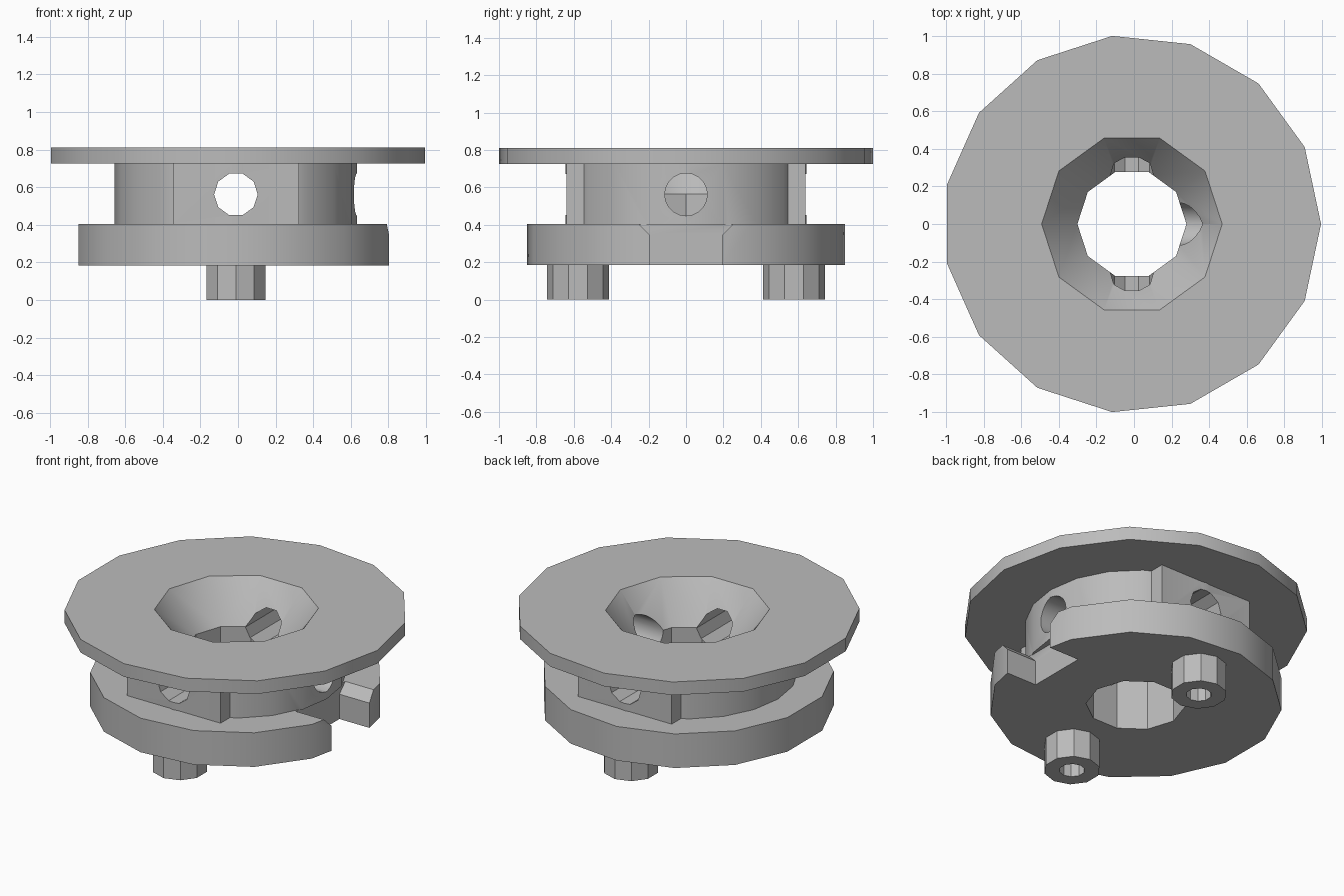
import bpy
import bmesh
import math

cube = bpy.data.objects.get("Cube")
if cube:
    bpy.data.objects.remove(cube, do_unlink=True)

CX = -0.011          # axis of the round parts
FOOT_Y = 0.577

grey = bpy.data.materials.new("plain grey")
grey.use_nodes = True
grey.diffuse_color = (0.5, 0.5, 0.5, 1)
grey.node_tree.nodes["Principled BSDF"].inputs["Base Color"].default_value = (0.5, 0.5, 0.5, 1)


def finish(name, bm):
    bmesh.ops.recalc_face_normals(bm, faces=bm.faces)
    mesh = bpy.data.meshes.new(name)
    bm.to_mesh(mesh)
    bm.free()
    mesh.materials.append(grey)
    obj = bpy.data.objects.new(name, mesh)
    bpy.context.collection.objects.link(obj)
    return obj


def loft(name, rings):
    """Closed solid through matching rings of points."""
    bm = bmesh.new()
    loops = [[bm.verts.new(p) for p in ring] for ring in rings]
    n = len(loops[0])
    for a, b in zip(loops, loops[1:]):
        for i in range(n):
            j = (i + 1) % n
            bm.faces.new((a[i], a[j], b[j], b[i]))
    bm.faces.new(loops[0][::-1])
    bm.faces.new(loops[-1])
    return finish(name, bm)


def turned(name, sides, profile, y=0.0, start=0.0):
    """Upright polygonal solid from (radius, z) pairs."""
    angles = [start + math.tau * i / sides for i in range(sides)]
    return loft(name, [[(CX + r * math.cos(a), y + r * math.sin(a), z) for a in angles]
                       for r, z in profile])


def prism(name, outline, axis, start, end):
    """Extrude an (across, z) outline along x or y."""
    def place(u, z, d):
        return (CX + d, u, z) if axis == "x" else (CX + u, d, z)
    return loft(name, [[place(u, z, d) for u, z in outline] for d in (start, end)])


def circle(radius, z, sides):
    return [(radius * math.cos(math.tau * i / sides), z + radius * math.sin(math.tau * i / sides))
            for i in range(sides)]


def combine(target, other, operation):
    mod = target.modifiers.new(operation.lower(), "BOOLEAN")
    mod.operation = operation
    mod.solver = "EXACT"
    mod.object = other
    bpy.context.view_layer.update()
    graph = bpy.context.evaluated_depsgraph_get()
    mesh = bpy.data.meshes.new_from_object(target.evaluated_get(graph))
    target.modifiers.clear()
    target.data = mesh
    bpy.data.objects.remove(other, do_unlink=True)


# Base disc with a chamfered slot on the left
hub = turned("hub", 15, [(0.8555, 0.185), (0.8555, 0.405)])
half = [(0.193, 0.1), (0.193, 0.345), (0.273, 0.425)]
slot = half + [(-u, z) for u, z in reversed(half)]
combine(hub, prism("slot_cutter", slot, "x", 0.6, 1.0), "DIFFERENCE")

# Waist drum with flat pads front and back
combine(hub, turned("drum", 20, [(0.645, 0.40), (0.645, 0.76)]), "UNION")
pad = [(-0.335, 0.40), (0.335, 0.40), (0.335, 0.75), (-0.335, 0.75)]
combine(hub, prism("pads", pad, "y", -0.64, 0.64), "UNION")

# Top flange
combine(hub, turned("flange", 15, [(1.0055, 0.725), (1.0055, 0.81)]), "UNION")

# Funnel and bore
funnel = [(0.29, 0.1), (0.29, 0.566), (0.48, 0.81), (0.55, 0.90)]
combine(hub, turned("funnel_cutter", 10, funnel), "DIFFERENCE")

# Radial holes: front, back and left
combine(hub, prism("cross_hole_cutter", circle(0.116, 0.562, 10), "y", -0.8, 0.8), "DIFFERENCE")
combine(hub, prism("side_hole_cutter", circle(0.114, 0.562, 20), "x", 0.0, 0.8), "DIFFERENCE")

# Two hollow feet
parts = [hub]
for name, y in (("front_foot", -FOOT_Y), ("back_foot", FOOT_Y)):
    foot = turned(name, 10, [(0.165, 0.0), (0.165, 0.19)], y, math.pi / 2)
    socket = turned("socket_cutter", 10, [(0.075, -0.05), (0.075, 0.16)], y, math.pi / 2)
    combine(foot, socket, "DIFFERENCE")
    parts.append(foot)

# Shading
bpy.ops.object.select_all(action="DESELECT")
for obj in parts:
    obj.select_set(True)
bpy.context.view_layer.objects.active = hub
bpy.ops.object.shade_smooth_by_angle(angle=math.radians(30))
